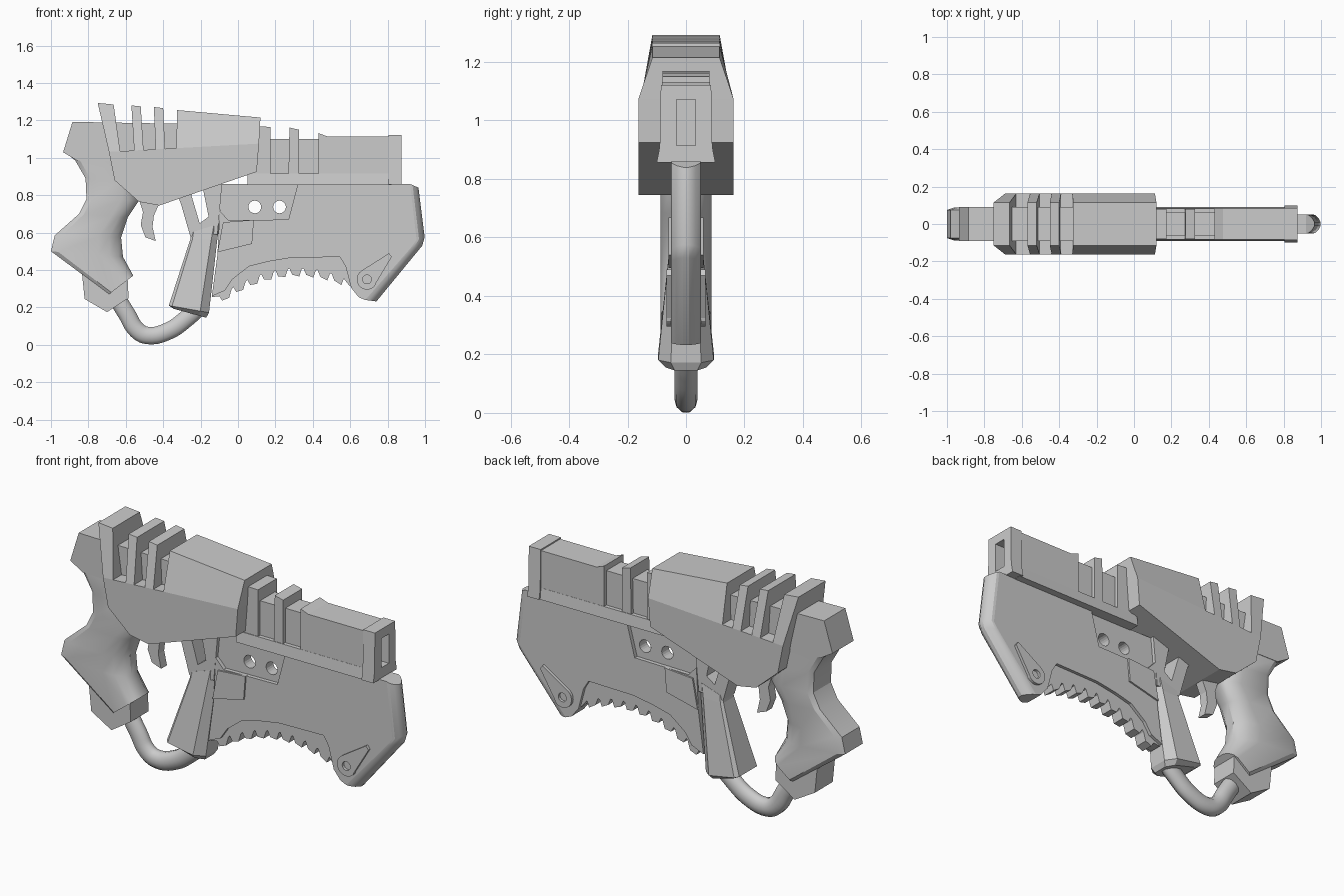
import bpy, bmesh
from math import sin, cos, pi, radians

if "Cube" in bpy.data.objects:
    bpy.data.objects.remove(bpy.data.objects["Cube"])


def finish(name, bm):
    bmesh.ops.recalc_face_normals(bm, faces=bm.faces[:])
    me = bpy.data.meshes.new(name)
    bm.to_mesh(me)
    bm.free()
    ob = bpy.data.objects.new(name, me)
    bpy.context.collection.objects.link(ob)
    return ob


def prism(name, pts, w=0.05, y=0.0):
    """Side profile (x, z[, half-width]) extruded symmetrically about y."""
    bm = bmesh.new()
    a, b = [[bm.verts.new((p[0], y + s * (p[2] if len(p) > 2 else w), p[1])) for p in pts]
            for s in (-1, 1)]
    bm.faces.new(a)
    bm.faces.new(b[::-1])
    n = len(pts)
    for i in range(n):
        bm.faces.new((a[i], b[i], b[(i + 1) % n], a[(i + 1) % n]))
    return finish(name, bm)


def loft(name, rings, section):
    """Rings (back x, z, front x, z, half-width) skinned with a half section (t, width factor)."""
    bm = bmesh.new()
    loops = []
    for bx, bz, fx, fz, w in rings:
        half = [(bx + (fx - bx) * t, k * w, bz + (fz - bz) * t) for t, k in section]
        loops.append([bm.verts.new(c) for c in half] +
                     [bm.verts.new((x, -y, z)) for x, y, z in half[::-1]])
    n = len(loops[0])
    for p, q in zip(loops, loops[1:]):
        for i in range(n):
            bm.faces.new((p[i], p[(i + 1) % n], q[(i + 1) % n], q[i]))
    bm.faces.new(loops[0])
    bm.faces.new(loops[-1])
    return finish(name, bm)


def circle(x, z, r, n=20, a0=0.0, a1=2 * pi):
    return [(x + r * cos(a0 + (a1 - a0) * i / n), z + r * sin(a0 + (a1 - a0) * i / n))
            for i in range(n)]


def activate(ob):
    bpy.ops.object.select_all(action='DESELECT')
    ob.select_set(True)
    bpy.context.view_layer.objects.active = ob


def cut(ob, cutter):
    m = ob.modifiers.new("cut", 'BOOLEAN')
    m.operation, m.solver, m.object = 'DIFFERENCE', 'EXACT', cutter
    activate(ob)
    bpy.ops.object.modifier_apply(modifier=m.name)
    bpy.data.objects.remove(cutter)


def smooth(ob, angle=35):
    activate(ob)
    bpy.ops.object.shade_smooth_by_angle(angle=radians(angle))


# Receiver shroud: straight lower half, tapered fins and hood along a ridge line
def ridge(x):
    return 1.035 + (x + 0.63) * 0.055


prism("receiver_shell", [(-.69, ridge(-.69)), (-.66, .88), (-.53, .765), (-.42, .745),
                         (.10, .925), (.112, ridge(.112))], .162)
for name, bl, br, tr, tl in [
        ("rear_fin", -.69, -.63, (-.665, 1.285), (-.75, 1.293)),
        ("middle_fin", -.555, -.505, (-.52, 1.275), (-.57, 1.28)),
        ("front_fin", -.44, -.39, (-.40, 1.265), (-.45, 1.272)),
        ("receiver_hood", -.33, .112, (.12, 1.215), (-.325, 1.255))]:
    prism(name, [(bl, ridge(bl), .162), (br, ridge(br), .162), (*tr, .115), (*tl, .115)])
prism("receiver_core", [(-.885, 1.192), (-.935, 1.03), (-.86, .985), (-.6, .98),
                        (-.32, .98), (-.32, 1.182)], .09)

# Pistol grip with flat sides and back, rounded front
grip = loft("pistol_grip", [
    (-.925, 1.03, -.60, 1.04, .088), (-.87, .985, -.60, .96, .088),
    (-.815, .89, -.55, .86, .088), (-.81, .78, -.53, .77, .088),
    (-.85, .70, -.59, .68, .088), (-.98, .585, -.625, .575, .088),
    (-1.0, .50, -.615, .47, .088), (-.69, .27, -.56, .37, .088)],
    [(0, .85), (.1, 1), (.66, 1), (.82, .88), (.94, .62), (1, .3)])
smooth(grip, 28)
prism("grip_cap", [(-.835, .39), (-.82, .245), (-.70, .175), (-.585, .25),
                   (-.59, .355), (-.69, .30)], .076)

# Trigger
prism("trigger", [(-.53, .78), (-.41, .78), (-.45, .69), (-.457, .63), (-.44, .555),
                  (-.495, .575), (-.52, .64), (-.508, .71)], .025)

# Foregrip: notched upper bracket and flared lower blade
prism("foregrip_bracket", [(-.325, .80), (-.307, .76), (-.255, .58), (-.11, .59), (-.085, .86),
                           (-.17, .86), (-.185, .825), (-.157, .685), (-.205, .65), (-.255, .82)], .049)
loft("foregrip_blade", [(-.25, .60, -.095, .65, .05), (-.255, .565, -.11, .57, .056),
                        (-.37, .21, -.155, .172, .095), (-.345, .193, -.17, .145, .07)],
     [(0, .8), (.08, 1), (.78, 1), (1, .55)])

# Round tube joining grip cap and foregrip
cu = bpy.data.curves.new("guard_tube", 'CURVE')
cu.dimensions, cu.bevel_depth, cu.bevel_resolution, cu.use_fill_caps = '3D', .049, 3, True
cu.resolution_u = 5
path = [(-.66, .27), (-.595, .165), (-.54, .078), (-.485, .050), (-.37, .075), (-.27, .145), (-.22, .19)]
sp = cu.splines.new('BEZIER')
sp.bezier_points.add(len(path) - 1)
for bp, (x, z) in zip(sp.bezier_points, path):
    bp.co = (x, 0, z)
    bp.handle_left_type = bp.handle_right_type = 'AUTO'
tube = bpy.data.objects.new("guard_tube", cu)
tube.scale.y = .82
bpy.context.collection.objects.link(tube)

# Front body plate with recessed panels and two through holes
body = prism("front_body", [
    (-.09, .86), (.92, .86), (.955, .56), (.925, .52), (.68, .24), (.645, .255), (.605, .305),
    (.575, .42), (.545, .47), (.28, .465), (.16, .445), (.06, .42), (-.03, .35), (-.07, .29),
    (-.14, .26), (-.11, .48)], .051)
for s in (-1, 1):
    cut(body, prism("panel_cutter", [(-.12, .88), (.325, .88), (.27, .67), (-.05, .665), (-.12, .74)],
                    .1, s * .13))
for x in (.09, .222):
    cut(body, prism("hole_cutter", circle(x, .737, .034), .2))
prism("side_plate", [(-.08, .655), (.085, .668), (.075, .54), (-.11, .495)], .06)

# Rounded nose edge running down the front of the body
inner = [(.92, .86), (.955, .56), (.925, .52), (.68, .24)]
outer = [(.965, .84), (.998, .575), (.985, .53), (.74, .232)]
nose = loft("nose_edge", [(*a, *b, .051) for a, b in zip(inner, outer)],
            [(0, 1), (.3, .95), (.7, .65), (1, .2)])
smooth(nose, 30)

# Toothed strip with narrow notches under the body
teeth = []
count, x0, x1 = 9, -.10, .575
pitch = (x1 - x0) / count


def arc(x):
    return .41 - .85 * (x - .32) ** 2


for i in range(count):
    for f, d in ((0, 0), (.2, -.034), (.7, -.044), (.88, -.005)):
        x = x0 + (i + f) * pitch
        teeth.append((x, arc(x) + d))
prism("toothed_strip", [(-.14, .255)] + teeth + [(.60, .31), (.61, .46), (.54, .48), (.28, .48),
                                                 (.06, .44), (-.11, .40)], .034)

# Teardrop levers with a round socket on both sides
for s, side in ((-1, "right"), (1, "left")):
    drop = circle(.69, .35, .055, 14, radians(125), radians(335))
    lever = prism("lever_" + side, drop + [(.735, .325), (.822, .47), (.808, .49)], .01, s * .056)
    cut(lever, prism("socket_cutter", circle(.69, .35, .024, 14), .05, s * .06))

# Barrel: dovetail base, narrow core, ribs and main shroud
prism("barrel_base", [(.05, .855, .09), (.82, .855, .09), (.82, .915, .083), (.05, .915, .083)])
prism("barrel_core", [(.05, .90), (.5, .90), (.5, 1.10), (.05, 1.10)], .062)
prism("barrel_collar", [(.05, .91), (.175, .91), (.175, 1.165), (.05, 1.17)], .08)
prism("barrel_rib", [(.27, .91), (.325, .91), (.325, 1.15), (.275, 1.162)], .08)
prism("barrel_shroud", [(.43, .91), (.82, .91), (.82, 1.115), (.475, 1.115), (.43, 1.132)], .082)

# Muzzle frame with rectangular opening
muzzle = prism("muzzle", [(.805, .857, .1), (.875, .857, .1), (.875, .91, .09), (.875, 1.122, .086),
                          (.805, 1.122, .086), (.805, .91, .09)])
for ob in (muzzle, bpy.data.objects["barrel_shroud"]):
    cut(ob, prism("muzzle_cutter", [(.76, .915), (.95, .915), (.95, 1.072), (.76, 1.072)], .032))
